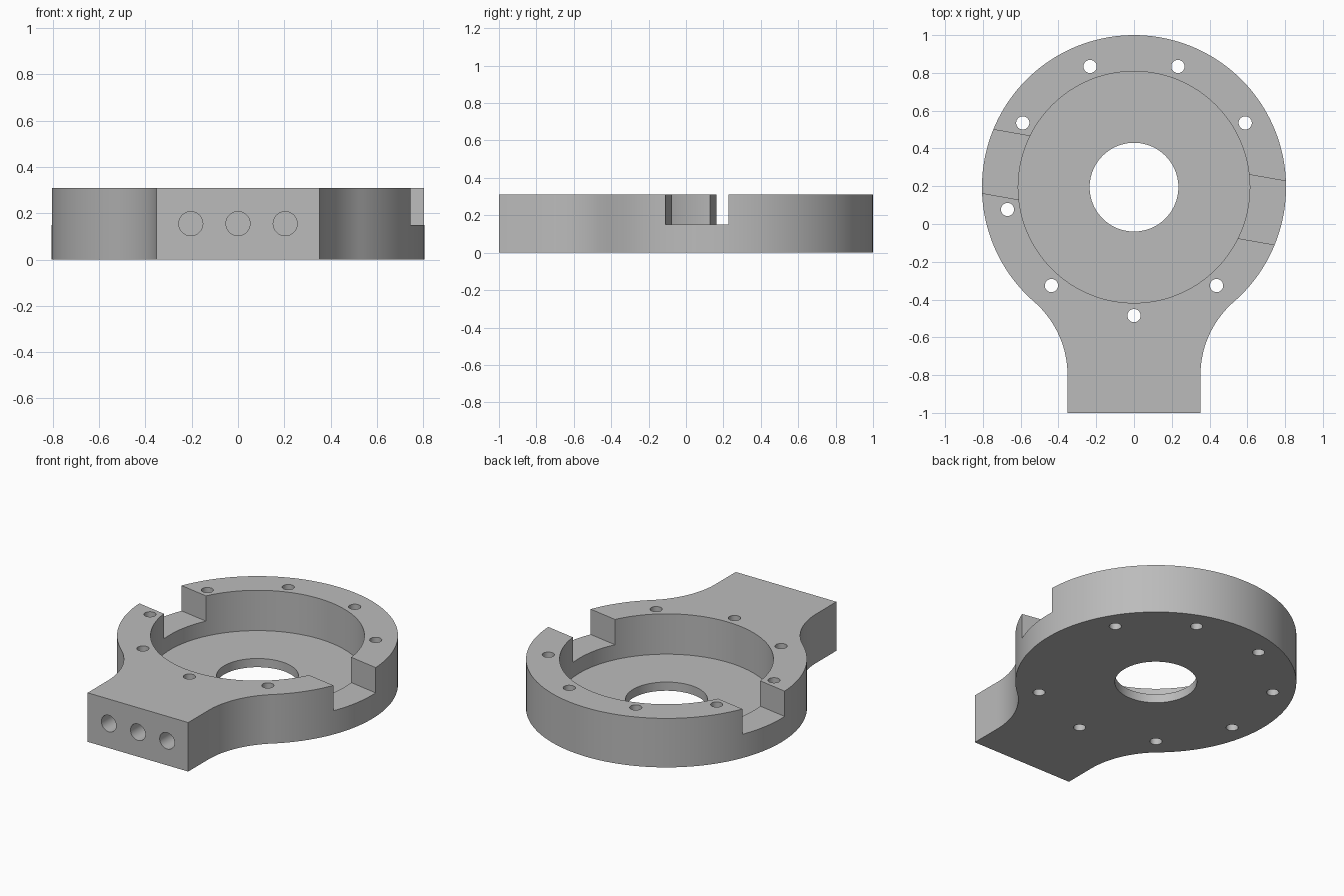
import bpy
import bmesh
from math import sin, cos, pi, radians, sqrt, atan2
from mathutils import Matrix, Vector

if "Cube" in bpy.data.objects:
    bpy.data.objects.remove(bpy.data.objects["Cube"], do_unlink=True)

HEIGHT = 0.31
CENTRE = Vector((0, 0.195, 0))
RADIUS = 0.805
HALF_NECK = 0.352
FILLET = 0.515

grey = bpy.data.materials.new("machined grey")
grey.use_nodes = True
colour = (0.5, 0.5, 0.5, 1)
grey.diffuse_color = colour
grey.node_tree.nodes["Principled BSDF"].inputs["Base Color"].default_value = colour


def make_object(name, bm):
    mesh = bpy.data.meshes.new(name)
    bmesh.ops.recalc_face_normals(bm, faces=bm.faces)
    bm.to_mesh(mesh)
    bm.free()
    mesh.materials.append(grey)
    obj = bpy.data.objects.new(name, mesh)
    bpy.context.collection.objects.link(obj)
    return obj


def arc(cx, cy, r, start, end, steps):
    angles = [start + (end - start) * i / steps for i in range(steps + 1)]
    return [(cx + r * cos(a), cy + r * sin(a)) for a in angles]


# Plate outline: round head blended by concave fillets into a square neck
fillet_x = HALF_NECK + FILLET
drop = sqrt((RADIUS + FILLET) ** 2 - fillet_x ** 2)
fillet_y = CENTRE.y - drop
tangent = atan2(-drop, fillet_x)
half = [(HALF_NECK, -1)]
half += arc(fillet_x, fillet_y, FILLET, pi, tangent + pi, 24)
half += arc(0, CENTRE.y, RADIUS, tangent, pi / 2, 72)[1:]
outline = half + [(-x, y) for x, y in reversed(half[:-1])]

bm = bmesh.new()
base = bm.faces.new([bm.verts.new((x, y, 0)) for x, y in outline])
extruded = bmesh.ops.extrude_face_region(bm, geom=[base])["geom"]
top = [v for v in extruded if isinstance(v, bmesh.types.BMVert)]
bmesh.ops.translate(bm, verts=top, vec=(0, 0, HEIGHT))
body = make_object("mounting_plate", bm)


def cut(cutter):
    cutter.hide_render = True
    mod = body.modifiers.new(cutter.name, "BOOLEAN")
    mod.operation = "DIFFERENCE"
    mod.solver = "EXACT"
    mod.object = cutter
    bpy.context.view_layer.objects.active = body
    bpy.ops.object.modifier_apply(modifier=mod.name)
    bpy.data.objects.remove(cutter, do_unlink=True)


def cylinder(name, location, r, depth, segments, turn=0):
    bm = bmesh.new()
    place = Matrix.Translation(location) @ Matrix.Rotation(turn, 4, "X")
    bmesh.ops.create_cone(bm, cap_ends=True, segments=segments, radius1=r,
                          radius2=r, depth=depth, matrix=place)
    return make_object(name, bm)


# Round pocket and central bore
floor = 0.055
cut(cylinder("pocket_cutter", CENTRE + Vector((0, 0, floor + 0.5)), 0.613, 1, 128))
cut(cylinder("bore_cutter", CENTRE, 0.235, 2, 80))

# Straight slot crossing both rims
slot_angle = radians(-10)
bm = bmesh.new()
place = (Matrix.Translation(CENTRE + Vector((0, 0, 0.65)))
         @ Matrix.Rotation(slot_angle, 4, "Z") @ Matrix.Diagonal((3, 0.342, 1, 1)))
bmesh.ops.create_cube(bm, size=1, matrix=place)
cut(make_object("slot_cutter", bm))

# Ring of bolt holes, leaving out the one inside the slot
for i in range(9):
    if i != 2:
        a = radians(-90 + 40 * i)
        spot = CENTRE + Vector((cos(a), sin(a), 0)) * 0.68
        cut(cylinder("bolt_hole_cutter", spot, 0.035, 2, 32))

# Blind holes in the end of the neck
for x in (-0.204, 0, 0.204):
    cut(cylinder("end_hole_cutter", Vector((x, -1, HEIGHT / 2)), 0.052, 0.7, 40, pi / 2))

body.select_set(True)
bpy.context.view_layer.objects.active = body
bpy.ops.object.shade_smooth_by_angle(angle=radians(30))
